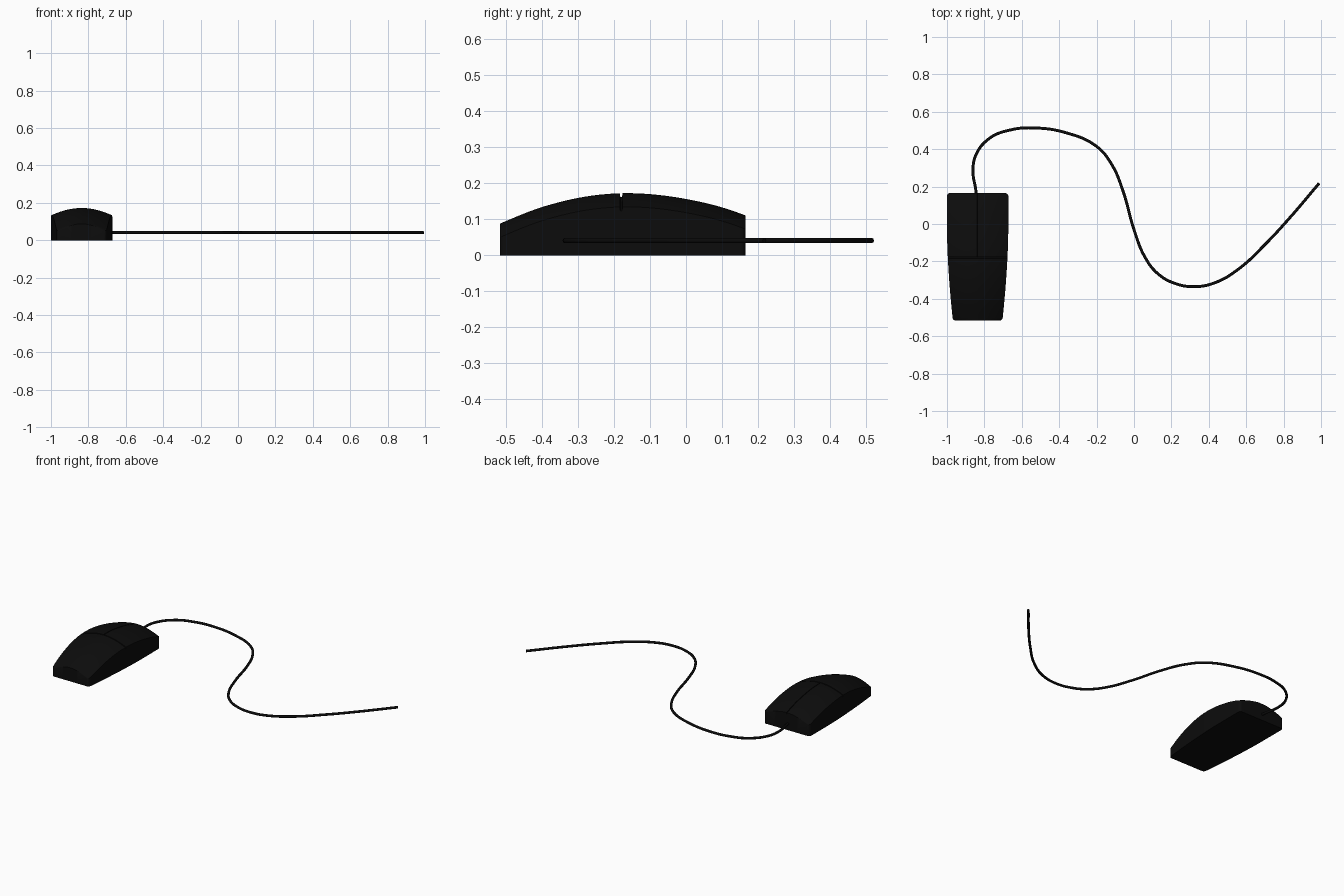
import bpy, bmesh, math

if "Cube" in bpy.data.objects:
    bpy.data.objects.remove(bpy.data.objects["Cube"])

CX = -0.836            # mouse centre line
Y0, Y1 = -0.517, 0.165 # palm end, button end
SEAM = -0.18           # gap between palm rest and buttons
R = 0.016              # plan corner radius


def material(name, v):
    m = bpy.data.materials.new(name)
    m.diffuse_color = (v, v, v, 1)
    m.use_nodes = True
    m.node_tree.nodes["Principled BSDF"].inputs["Base Color"].default_value = m.diffuse_color
    return m


black = material("matte black", 0.0037)
cable_black = material("cable black", 0.0033)

# crown height along the centre line (y, z)
PROFILE = [(-0.53, 0.083), (-0.517, 0.088), (-0.45, 0.116), (-0.4, 0.134), (-0.33, 0.153),
           (-0.26, 0.166), (-0.18, 0.1725), (-0.1, 0.17), (-0.02, 0.16),
           (0.06, 0.144), (0.12, 0.127), (0.165, 0.111), (0.18, 0.106)]


def crown(y):
    for i in range(1, len(PROFILE) - 2):
        (ya, za), (yb, zb) = PROFILE[i], PROFILE[i + 1]
        if y <= yb + 1e-6:
            t = (y - ya) / (yb - ya)
            h = yb - ya
            ma = (zb - PROFILE[i - 1][1]) / (yb - PROFILE[i - 1][0]) * h
            mb = (PROFILE[i + 2][1] - za) / (PROFILE[i + 2][0] - ya) * h
            return ((2*t**3 - 3*t**2 + 1) * za + (t**3 - 2*t**2 + t) * ma
                    + (3*t**2 - 2*t**3) * zb + (t**3 - t**2) * mb)
    return PROFILE[-2][1]


def half_width(y):
    t = max(0, min(1, (-0.02 - y) / 0.5))
    w = 0.164 - 0.032 * t ** 1.7
    d = R - min(y - Y0, Y1 - y)
    if d > 0:
        w -= R - math.sqrt(max(0, R * R - d * d))
    return w


# sample rows along the mouse, with tight rows at corners and seam
corner = [R * (1 - math.cos(a * math.pi / 12)) for a in range(7)]
rows = [Y0 + c for c in corner] + [Y1 - c for c in corner]
rows += [Y0 + R + (SEAM - 0.015 - Y0 - R) * i / 14 for i in range(1, 15)]
rows += [SEAM + 0.015 + (Y1 - R - SEAM - 0.015) * i / 14 for i in range(14)]
rows += [SEAM + d for d in (-0.0035, -0.0025, 0.0025, 0.0035)]
rows.sort()
half = [0.0015, 0.0025, 0.015] + [0.164 * i / 10 for i in range(2, 11)]
cols = [-c for c in reversed(half)] + half

# mouse body: crowned top with sunk seams, straight walls, flat base
bm = bmesh.new()
grid = []
for y in rows:
    line = []
    for c in cols:
        u = c / 0.164
        x = half_width(y) * u
        z = crown(y) - 0.038 * abs(u) ** 1.9
        if abs(y - SEAM) < 0.003:
            z -= 0.011
        elif y > SEAM and abs(c) < 0.002:
            z -= 0.008
        line.append(bm.verts.new((CX + x, y, z)))
    grid.append(line)
for a, b in zip(grid, grid[1:]):
    for i in range(len(cols) - 1):
        bm.faces.new((a[i], a[i + 1], b[i + 1], b[i]))
rim = [e for e in bm.edges if e.is_boundary]
ext = bmesh.ops.extrude_edge_only(bm, edges=rim)["geom"]
for v in ext:
    if isinstance(v, bmesh.types.BMVert):
        v.co.z = 0
bmesh.ops.contextual_create(bm, geom=[e for e in ext if isinstance(e, bmesh.types.BMEdge) and e.is_boundary])
bmesh.ops.recalc_face_normals(bm, faces=bm.faces)
mesh = bpy.data.meshes.new("mouse_body")
bm.to_mesh(mesh)
bm.free()
body = bpy.data.objects.new("mouse_body", mesh)
bpy.context.collection.objects.link(body)
mesh.materials.append(black)
bpy.context.view_layer.objects.active = body
body.select_set(True)
bpy.ops.object.shade_smooth_by_angle(angle=math.radians(30))

# cable lying in an S-curve
PATH = [(-0.84, 0.14), (-0.847, 0.19), (-0.861, 0.28), (-0.845, 0.37), (-0.77, 0.46), (-0.66, 0.503),
        (-0.54, 0.514), (-0.36, 0.487), (-0.2, 0.415), (-0.12, 0.32), (-0.06, 0.18),
        (0, -0.03), (0.06, -0.18), (0.13, -0.268), (0.22, -0.318), (0.32, -0.335),
        (0.43, -0.315), (0.56, -0.24), (0.7, -0.11), (0.83, 0.03), (0.99, 0.218)]
curve = bpy.data.curves.new("cable", "CURVE")
curve.dimensions = "3D"
curve.bevel_depth = 0.0078
curve.bevel_resolution = 3
curve.resolution_u = 6
curve.use_fill_caps = True
s = curve.splines.new("BEZIER")
s.bezier_points.add(len(PATH) - 1)
for p, (x, y) in zip(s.bezier_points, PATH):
    p.co = (x, y, 0.041)
    p.handle_left_type = p.handle_right_type = "AUTO"
curve.materials.append(cable_black)
cable = bpy.data.objects.new("cable", curve)
bpy.context.collection.objects.link(cable)
